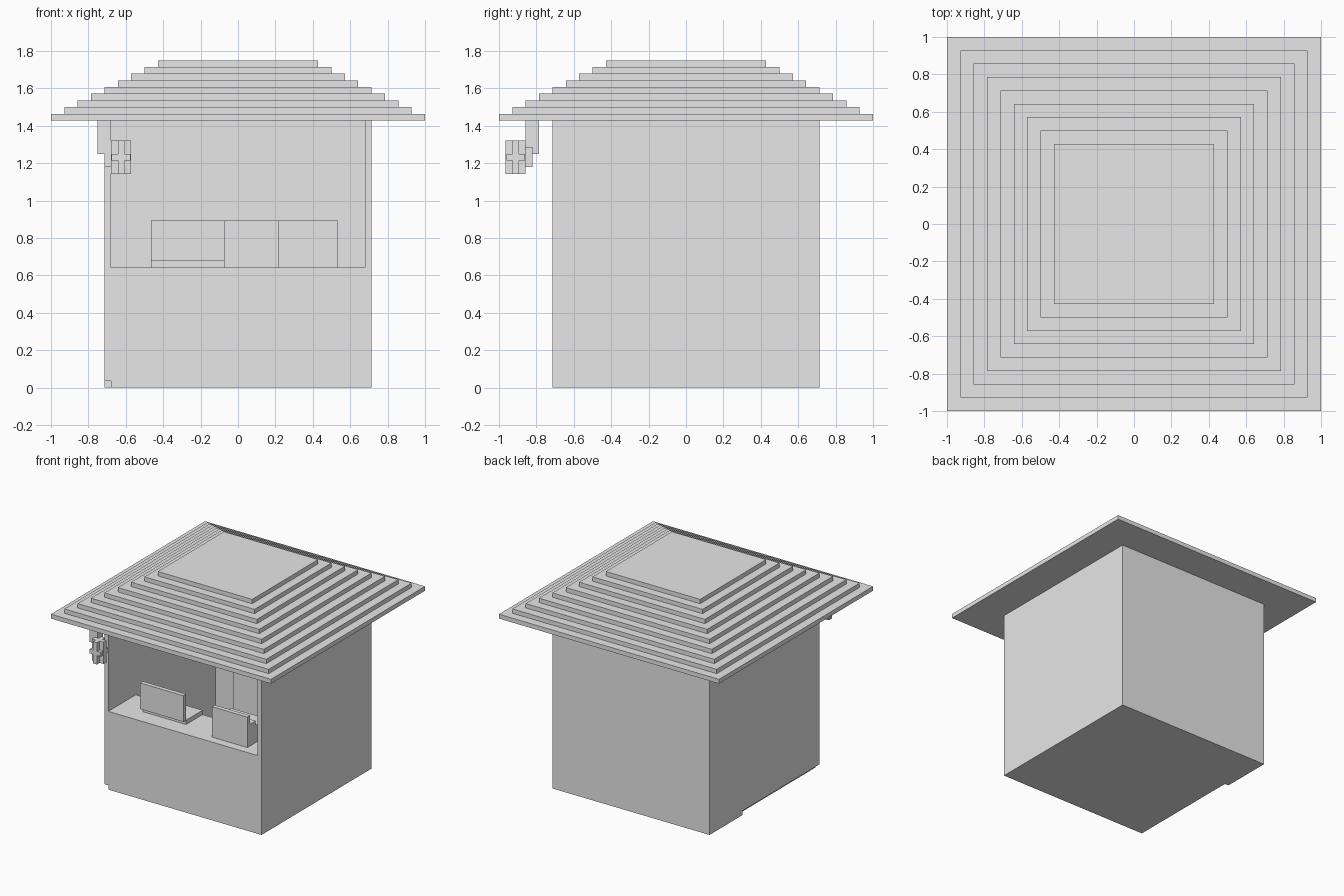
import bpy
import bmesh
from mathutils import Vector

U = 1 / 28  # size of one building block

old = bpy.data.objects.get("Cube")
if old:
    bpy.data.objects.remove(old, do_unlink=True)

grey = bpy.data.materials.new("light_grey")
grey.use_nodes = True
grey.diffuse_color = (0.8, 0.8, 0.8, 1)
grey.node_tree.nodes["Principled BSDF"].inputs["Base Color"].default_value = grey.diffuse_color


def build(name, *boxes):
    """One object made of boxes, each given by x, y and z ranges in blocks."""
    bm = bmesh.new()
    for ranges in boxes:
        low = Vector(r[0] for r in ranges) * U
        high = Vector(r[1] for r in ranges) * U
        for v in bmesh.ops.create_cube(bm, size=1)["verts"]:
            v.co = Vector(h if c > 0 else l for c, l, h in zip(v.co, low, high))
    mesh = bpy.data.meshes.new(name)
    bm.to_mesh(mesh)
    bm.free()
    mesh.materials.append(grey)
    obj = bpy.data.objects.new(name, mesh)
    bpy.context.collection.objects.link(obj)
    return obj


# Hollow hut: floor, walls, and a wide serving opening at the front
half, inner, eave, sill = 20, 19, 40, 18
build("floor", ((-inner, inner), (-inner, inner), (0, 1)))
build("left_wall", ((inner, half), (-half, half), (0, eave)))
build("back_wall", ((-inner, inner), (inner, half), (0, eave)))
build("front_wall", ((-inner, inner), (-half, -inner), (0, sill)))
# The right wall stops one block above the ground along most of its length
build("right_wall",
      ((-half, -inner), (-half, half), (1, eave)),
      ((-half, -inner), (8, half), (0, 1)))

# Counter behind the opening
build("counter", ((-inner, inner), (-inner, -10), (sill - 1, sill)))

# Stepped roof
for i in range(9):
    r = 28 - 2 * i
    build(f"roof_tier_{i + 1}", ((-r, r), (-r, r), (eave + i, eave + i + 1)))

# Open laptop on the counter, its screen towards the front
build("laptop_base", ((-13, -2), (-16, -10), (sill, sill + 1)))
build("laptop_screen", ((-13, -2), (-17, -16), (sill + 1, 25)))

# Till with an upright front panel and a stepped body
build("till_panel", ((6, 15), (-18, -17), (sill, 25)))
build("till_body",
      ((6, 15), (-17, -15), (sill, 23)),
      ((6, 15), (-15, -11), (sill, 22)))

# Low cabinet against the back wall
build("back_cabinet", ((-13, 13), (17, inner), (1, 25)))

# Lantern hung from the eave at the front right corner
build("lantern_bracket",
      ((-21, -19), (-24, -22), (35, eave)),
      ((-20, -18), (-24, -23), (33, 36)))
build("lantern_core",
      ((-19, -16), (-26, -25), (32, 37)),
      ((-18, -17), (-27, -24), (32, 37)))
build("lantern_band", ((-18.9, -16.1), (-26.9, -24.1), (34, 35)))
